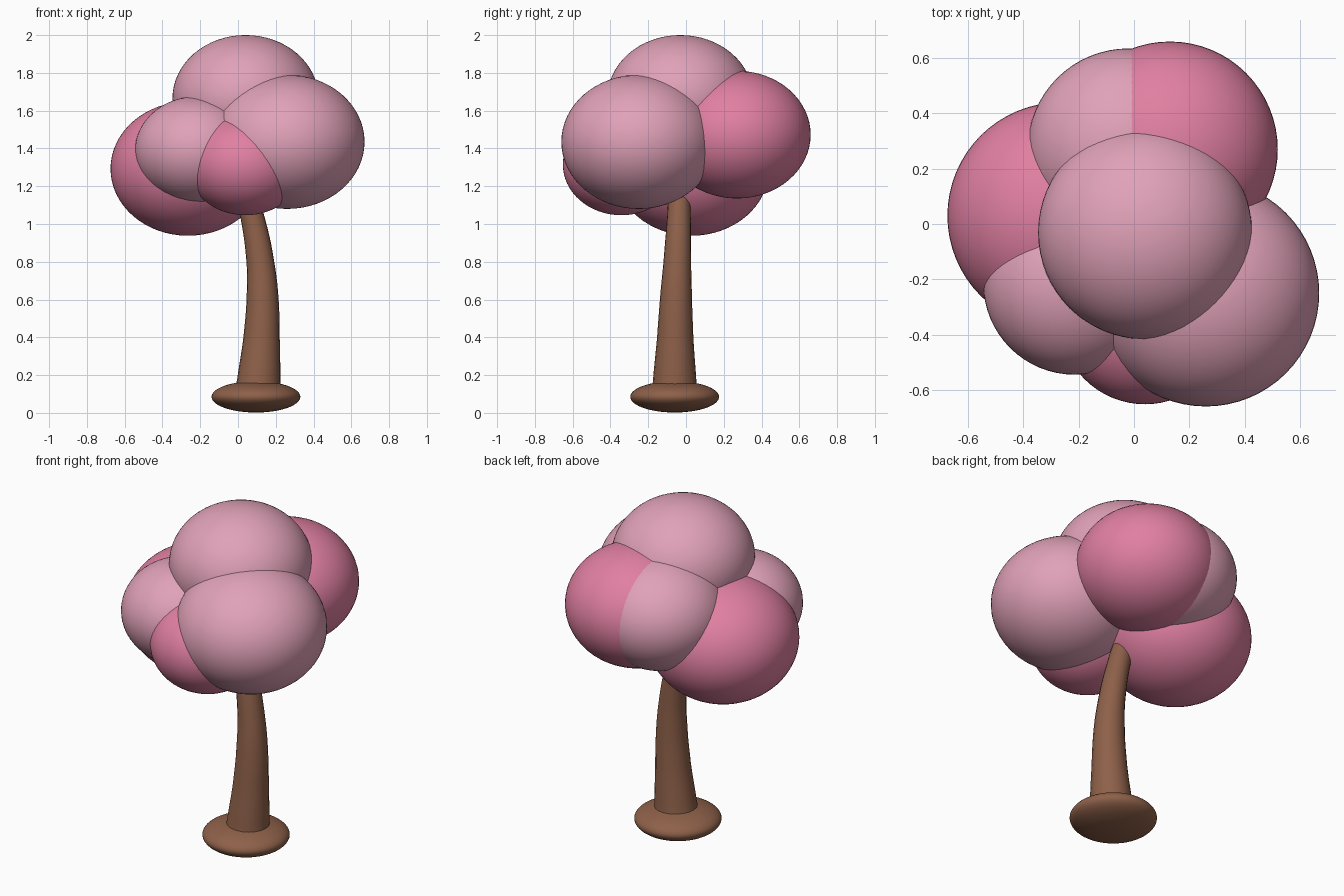
import bpy

if "Cube" in bpy.data.objects:
    bpy.data.objects.remove(bpy.data.objects["Cube"])


def material(name, rgb):
    m = bpy.data.materials.new(name)
    m.diffuse_color = (*rgb, 1.0)
    m.use_nodes = True
    m.node_tree.nodes["Principled BSDF"].inputs["Base Color"].default_value = m.diffuse_color
    return m


LIGHT = material("light_pink", (0.75, 0.36, 0.48))
DEEP = material("deep_pink", (0.75, 0.215, 0.36))
BROWN = material("bark_brown", (0.27, 0.118, 0.067))


def ellipsoid(name, center, radius, height, mat):
    """Smooth flattened ball with a horizontal radius and a vertical half height."""
    bpy.ops.mesh.primitive_uv_sphere_add(segments=64, ring_count=32, radius=1, location=center)
    ob = bpy.context.object
    ob.name = name
    ob.scale = (radius, radius, height)
    bpy.ops.object.transform_apply(location=False, rotation=False, scale=True)
    bpy.ops.object.shade_smooth()
    ob.data.materials.append(mat)
    return ob


# Foliage: overlapping balls, all squashed by the same amount
SQUASH = 0.866
for name, center, radius, mat in [
    ("top_foliage", (0.04, -0.03, 1.665), 0.387, LIGHT),
    ("front_right_foliage", (0.26, -0.25, 1.435), 0.41, LIGHT),
    ("front_left_foliage", (-0.215, -0.215, 1.39), 0.33, LIGHT),
    ("back_left_foliage", (-0.02, 0.27, 1.473), 0.365, LIGHT),
    ("left_foliage", (-0.265, 0.03, 1.293), 0.41, DEEP),
    ("front_foliage", (0.04, -0.342, 1.315), 0.31, DEEP),
    ("back_right_foliage", (0.13, 0.27, 1.473), 0.39, DEEP),
]:
    ellipsoid(name, center, radius, radius * SQUASH, mat)

# Rounded root base
ellipsoid("root_base", (0.095, -0.06, 0.085), 0.235, 0.083, BROWN)

# Bent, tapering trunk: x, y, z, radius
path = [
    (0.105, -0.06, 0.10, 0.124),
    (0.110, -0.06, 0.17, 0.115),
    (0.125, -0.057, 0.40, 0.096),
    (0.130, -0.053, 0.60, 0.085),
    (0.118, -0.046, 0.80, 0.073),
    (0.073, -0.037, 1.05, 0.062),
    (0.030, -0.034, 1.20, 0.057),
]
curve = bpy.data.curves.new("trunk", "CURVE")
curve.dimensions = "3D"
curve.bevel_depth = 1.0
curve.bevel_resolution = 8
curve.resolution_u = 6
curve.use_fill_caps = True
spline = curve.splines.new("BEZIER")
spline.bezier_points.add(len(path) - 1)
for point, (x, y, z, r) in zip(spline.bezier_points, path):
    point.co = (x, y, z)
    point.radius = r
    point.handle_left_type = point.handle_right_type = "AUTO"
trunk = bpy.data.objects.new("trunk", curve)
bpy.context.collection.objects.link(trunk)
curve.materials.append(BROWN)
bpy.ops.object.select_all(action="DESELECT")
trunk.select_set(True)
bpy.context.view_layer.objects.active = trunk
bpy.ops.object.convert(target="MESH")
bpy.ops.object.shade_smooth_by_angle()
